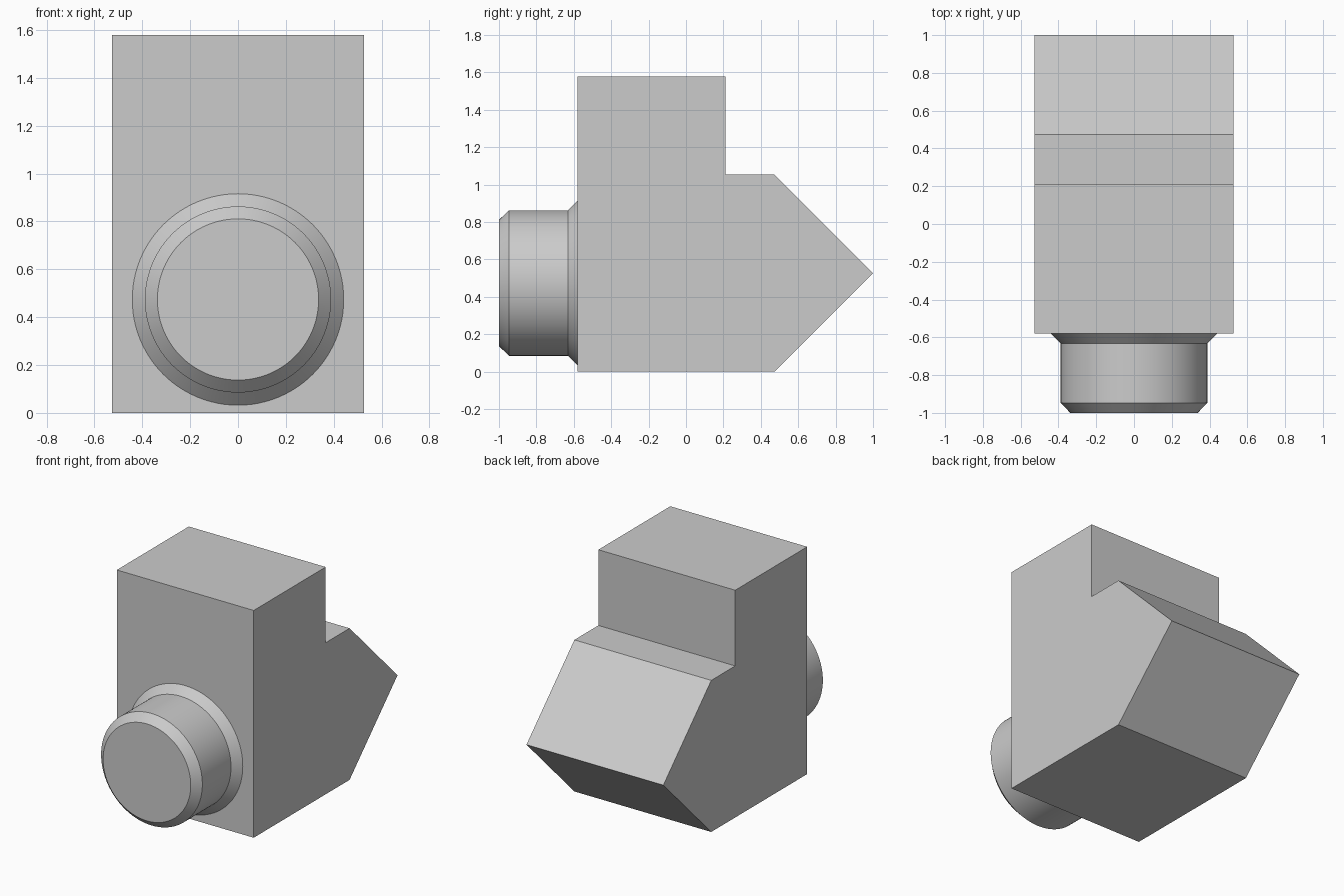
import bpy
import bmesh
from math import cos, sin, pi, radians

cube = bpy.data.objects.get("Cube")
if cube:
    bpy.data.objects.remove(cube, do_unlink=True)

# Single plain grey
GREY = (0.6, 0.6, 0.6, 1)
grey = bpy.data.materials.new("light grey")
grey.use_nodes = True
grey.diffuse_color = GREY
grey.node_tree.nodes["Principled BSDF"].inputs["Base Color"].default_value = GREY


def finish(bm, name):
    bmesh.ops.recalc_face_normals(bm, faces=bm.faces)
    mesh = bpy.data.meshes.new(name)
    bm.to_mesh(mesh)
    bm.free()
    mesh.materials.append(grey)
    obj = bpy.data.objects.new(name, mesh)
    bpy.context.collection.objects.link(obj)
    return obj


def extruded_profile(name, profile, half_width):
    """Extrude a (y, z) outline along x."""
    bm = bmesh.new()
    face = bm.faces.new([bm.verts.new((-half_width, y, z)) for y, z in profile])
    result = bmesh.ops.extrude_face_region(bm, geom=[face])
    verts = [v for v in result["geom"] if isinstance(v, bmesh.types.BMVert)]
    bmesh.ops.translate(bm, verts=verts, vec=(2 * half_width, 0, 0))
    return finish(bm, name)


def turned_part(name, profile, height, sides=96):
    """Turn a (y, radius) outline around a front-to-back axis."""
    bm = bmesh.new()
    rings = []
    for y, r in profile:
        angles = [2 * pi * i / sides for i in range(sides)]
        rings.append([bm.verts.new((r * cos(a), y, height + r * sin(a))) for a in angles])
    for a, b in zip(rings, rings[1:]):
        for i in range(sides):
            j = (i + 1) % sides
            bm.faces.new((a[i], a[j], b[j], b[i]))
    bm.faces.new(rings[0])
    bm.faces.new(rings[-1])
    return finish(bm, name)


# Block with a raised front and a pointed back
extruded_profile("body_block", [
    (-0.579, 0), (0.474, 0), (1, 0.526), (0.474, 1.053),
    (0.211, 1.053), (0.211, 1.579), (-0.579, 1.579)], 0.526)

# Round boss with a flared foot and a chamfered end
boss = turned_part("front_boss", [
    (-1, 0.337), (-0.947, 0.389), (-0.632, 0.389), (-0.579, 0.442)], 0.474)

bpy.ops.object.select_all(action="DESELECT")
boss.select_set(True)
bpy.context.view_layer.objects.active = boss
bpy.ops.object.shade_smooth_by_angle(angle=radians(30))
